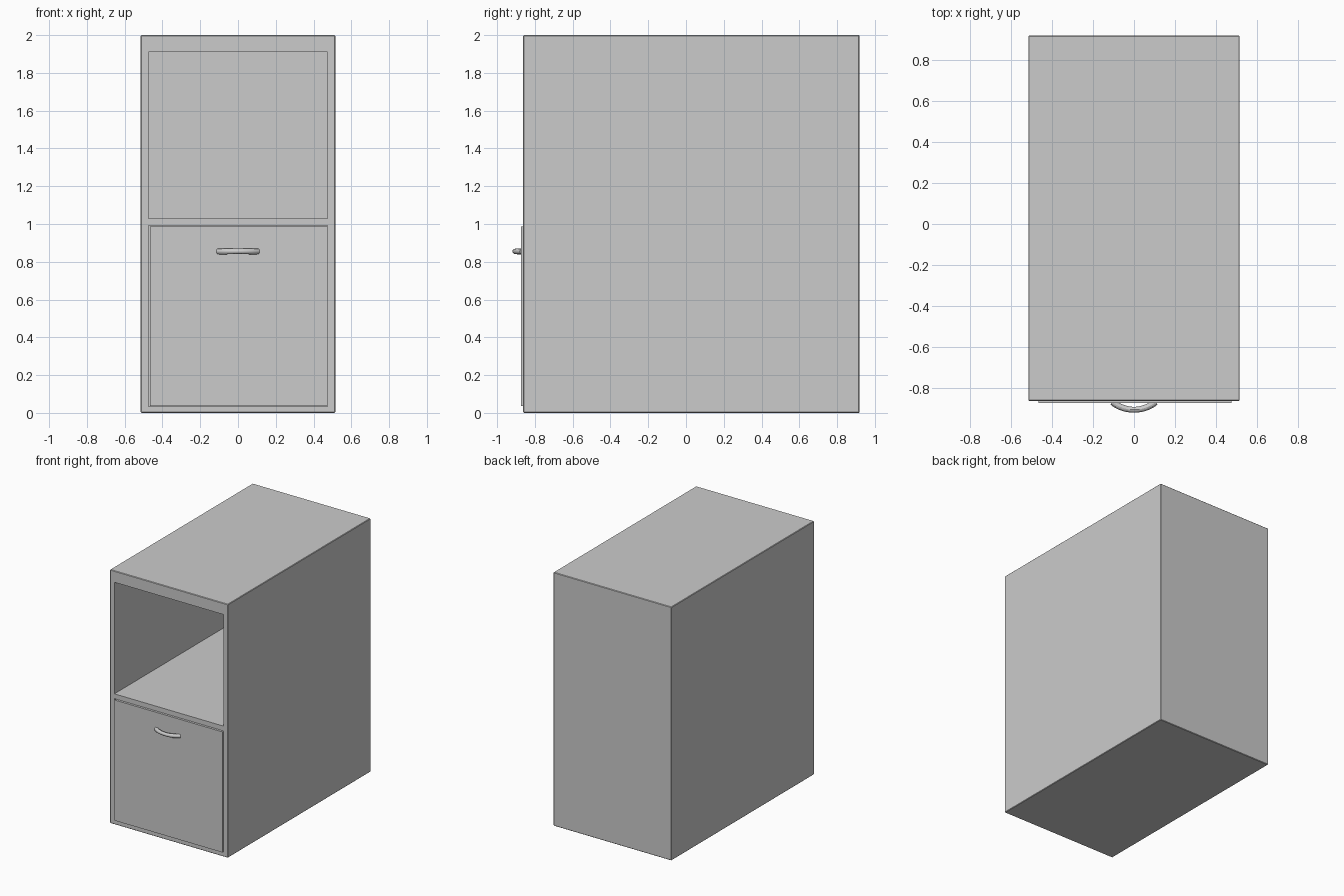
import bpy, bmesh, math
from mathutils import Vector

if "Cube" in bpy.data.objects:
    bpy.data.objects.remove(bpy.data.objects["Cube"])


def box(name, x0, x1, y0, y1, z0, z1, bevel=0.0):
    bm = bmesh.new()
    bmesh.ops.create_cube(bm, size=1)
    for v in bm.verts:
        v.co = Vector(((x0 + x1) / 2 + v.co.x * (x1 - x0),
                       (y0 + y1) / 2 + v.co.y * (y1 - y0),
                       (z0 + z1) / 2 + v.co.z * (z1 - z0)))
    if bevel:
        bmesh.ops.bevel(bm, geom=bm.edges[:], offset=bevel, segments=1, affect='EDGES')
    me = bpy.data.meshes.new(name)
    bm.to_mesh(me)
    bm.free()
    ob = bpy.data.objects.new(name, me)
    bpy.context.collection.objects.link(ob)
    return ob


def cut(target, cutter):
    mod = target.modifiers.new("cut", 'BOOLEAN')
    mod.operation = 'DIFFERENCE'
    mod.solver = 'EXACT'
    mod.object = cutter
    cutter.hide_render = True
    bpy.context.view_layer.objects.active = target
    bpy.ops.object.modifier_apply(modifier=mod.name)
    bpy.data.objects.remove(cutter)


# Cabinet shell with an open shelf above and a drawer bay below
cabinet = box("cabinet_body", -0.515, 0.515, -0.862, 0.918, 0, 2, bevel=0.004)
for z0, z1 in ((1.03, 1.91), (0.035, 0.992)):
    cut(cabinet, box("bay_cutter", -0.475, 0.475, -1.0, 0.905, z0, z1))

# Drawer: open-topped box behind a slightly proud front
drawer = box("drawer", -0.466, 0.475, -0.873, 0.89, 0.037, 0.988)
cut(drawer, box("drawer_cutter", -0.44, 0.45, -0.84, 0.865, 0.065, 1.2))

# Bowed handle swept along an arc
half, y_end, y_mid = 0.105, -0.868, -0.905
sag = y_end - y_mid
radius = (half ** 2 + sag ** 2) / (2 * sag)
span = math.asin(half / radius)
curve = bpy.data.curves.new("drawer_handle", 'CURVE')
curve.dimensions = '3D'
curve.bevel_depth = 0.0155
curve.bevel_resolution = 4
curve.use_fill_caps = True
n = 25
spline = curve.splines.new('POLY')
spline.points.add(n - 1)
for i, p in enumerate(spline.points):
    a = span * (2 * i / (n - 1) - 1)
    p.co = (radius * math.sin(a), y_mid + radius * (1 - math.cos(a)), 0.855, 1)
    p.radius = 0.9 + 0.1 * min(1, abs(a / span) * 1.5)
handle = bpy.data.objects.new("drawer_handle", curve)
bpy.context.collection.objects.link(handle)
bpy.ops.object.select_all(action='DESELECT')
handle.select_set(True)
bpy.context.view_layer.objects.active = handle
bpy.ops.object.convert(target='MESH')
bpy.ops.object.shade_smooth_by_angle()
